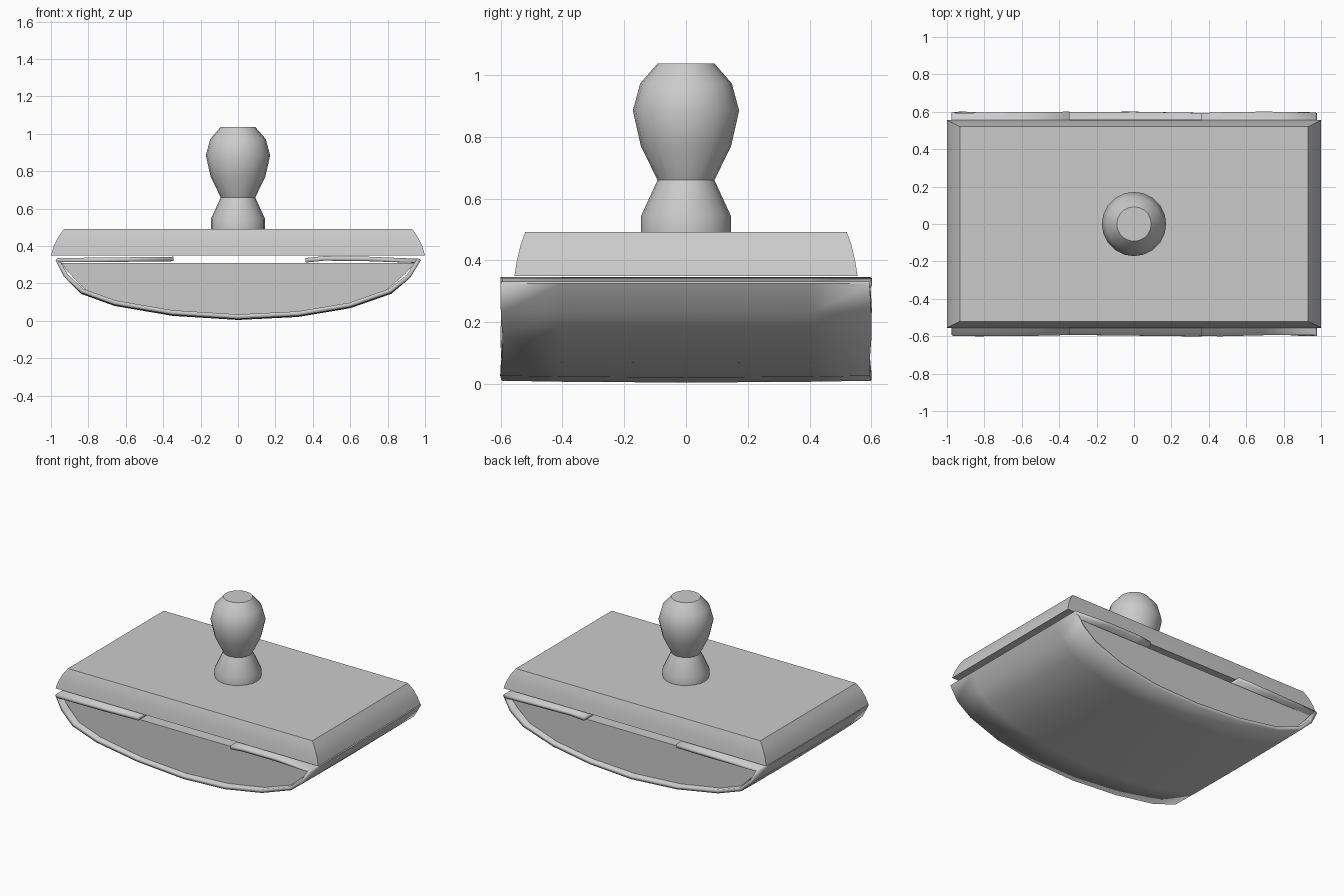
import bpy, bmesh, math

cube = bpy.data.objects.get("Cube")
if cube:
    bpy.data.objects.remove(cube, do_unlink=True)

grey = bpy.data.materials.new("plain_grey")
grey.use_nodes = True
colour = (0.6, 0.6, 0.6, 1)
grey.diffuse_color = colour
grey.node_tree.nodes["Principled BSDF"].inputs["Base Color"].default_value = colour


def make(name, verts, faces, smooth=None):
    mesh = bpy.data.meshes.new(name)
    mesh.from_pydata(verts, [], faces)
    bm = bmesh.new()
    bm.from_mesh(mesh)
    bmesh.ops.recalc_face_normals(bm, faces=bm.faces)
    bm.to_mesh(mesh)
    bm.free()
    mesh.materials.append(grey)
    ob = bpy.data.objects.new(name, mesh)
    bpy.context.collection.objects.link(ob)
    if smooth:
        bpy.ops.object.select_all(action='DESELECT')
        ob.select_set(True)
        bpy.context.view_layer.objects.active = ob
        bpy.ops.object.shade_smooth_by_angle(angle=math.radians(smooth))
    return ob


def loft(name, rings, smooth):
    """Skin closed rings of equal length and cap both ends."""
    n = len(rings[0])
    faces = [(r * n + i, r * n + (i + 1) % n, (r + 1) * n + (i + 1) % n, (r + 1) * n + i)
             for r in range(len(rings) - 1) for i in range(n)]
    faces += [tuple(range(n)), tuple(range((len(rings) - 1) * n, len(rings) * n))]
    return make(name, [v for ring in rings for v in ring], faces, smooth)


# Top board with rounded-over sides
board = [(1.0, 0.555, 0.35), (0.985, 0.547, 0.4), (0.96, 0.535, 0.45), (0.93, 0.52, 0.492)]
loft("top_board", [[(-x, -y, z), (x, -y, z), (x, y, z), (-x, y, z)] for x, y, z in board], 30)

# Turned handle
profile = [(0.145, 0.49), (0.145, 0.545), (0.092, 0.66), (0.146, 0.77),
           (0.172, 0.885), (0.148, 0.973), (0.092, 1.037)]
SIDES = 20
loft("handle", [[(r * math.cos(math.tau * i / SIDES), r * math.sin(math.tau * i / SIDES), z)
                 for i in range(SIDES)] for r, z in profile], 40)

# Curved rocker block
curve = [(-0.975, 0.325), (-0.93, 0.235), (-0.84, 0.145), (-0.66, 0.08), (-0.35, 0.027),
         (0, 0.005), (0.32, 0.021), (0.6, 0.068), (0.82, 0.145), (0.92, 0.23), (0.978, 0.325)]
block = [(x * 0.97, min(z + 0.02, 0.31)) for x, z in curve]
loft("rocker_block", [[(x, y, z) for x, z in block] for y in (-0.56, 0.56)], 30)

# Blotting sheet wrapped around the block, with folded flaps and wavy edges
left_flap = [(-0.345, 0.343), (-0.6, 0.34), (-0.965, 0.336)]
right_flap = [(0.97, 0.332), (0.7, 0.343), (0.46, 0.346), (0.36, 0.336)]
path = left_flap + curve + right_flap
stations = [-1, -0.67, 0, 0.67, 1]
verts = []
for s in stations:
    for i, (x, z) in enumerate(path):
        y = s * (0.597 + 0.004 * math.sin(i * 1.7 + s))
        lift = 0.006 * s * s if z < 0.2 else 0
        verts.append((x, y, z + lift))
n = len(path)
faces = [(r * n + i, r * n + i + 1, (r + 1) * n + i + 1, (r + 1) * n + i)
         for r in range(len(stations) - 1) for i in range(n - 1)]
sheet = make("blotting_sheet", verts, faces, 35)

# Face the sheet outwards so its thickness grows towards the block
bottom = min(sheet.data.polygons, key=lambda p: p.center.z)
if bottom.normal.z > 0:
    sheet.data.flip_normals()
thick = sheet.modifiers.new("thickness", 'SOLIDIFY')
thick.thickness = 0.024
thick.offset = -1
